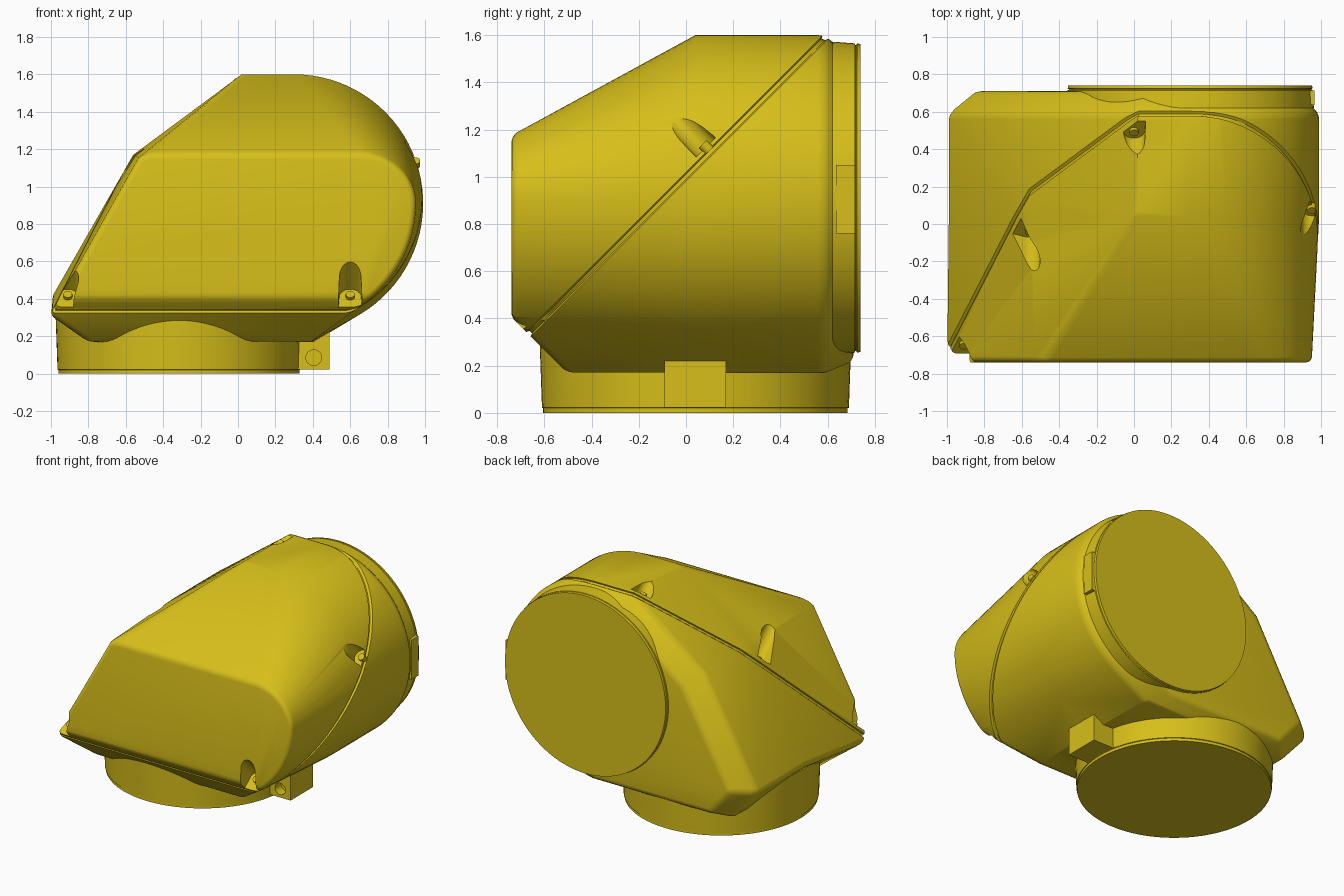
import bpy, bmesh
from math import cos, sin, radians, pi, isfinite
from mathutils import Vector, Matrix

if "Cube" in bpy.data.objects:
    bpy.data.objects.remove(bpy.data.objects["Cube"])

yellow = bpy.data.materials.new("yellow")
yellow.diffuse_color = (0.68, 0.52, 0.01, 1)
yellow.use_nodes = True
yellow.node_tree.nodes["Principled BSDF"].inputs["Base Color"].default_value = yellow.diffuse_color
SEAM_N = Vector((0, -1, 1)).normalized()   # normal of the diagonal seam z = y + 1
SEAM_P = Vector((0, 0, 1))


def shade(ob):
    bpy.ops.object.select_all(action='DESELECT')
    ob.select_set(True)
    bpy.context.view_layer.objects.active = ob
    bpy.ops.object.shade_smooth_by_angle(angle=radians(30))


def make(name, bm):
    bmesh.ops.recalc_face_normals(bm, faces=bm.faces)
    me = bpy.data.meshes.new(name)
    bm.to_mesh(me)
    bm.free()
    ob = bpy.data.objects.new(name, me)
    bpy.context.collection.objects.link(ob)
    me.materials.append(yellow)
    shade(ob)
    return ob


def loft(bm, rings):
    rows = [[bm.verts.new(p) for p in r] for r in rings]
    n = len(rows[0])
    for a, b in zip(rows, rows[1:]):
        for i in range(n):
            bm.faces.new((a[i], a[(i + 1) % n], b[(i + 1) % n], b[i]))
    bm.faces.new(rows[0])
    bm.faces.new(rows[-1])


def box(bm, lo, hi):
    lo, hi = Vector(lo), Vector(hi)
    bmesh.ops.create_cube(bm, size=1, matrix=Matrix.Translation((lo + hi) / 2) @ Matrix.Diagonal((*(hi - lo), 1)))


def cut(ob, bm):
    # subtract a temporary cutter; keep the part as it was if the result is broken
    cutter = make("cutter", bm)
    cutter.hide_render = True
    size = ob.dimensions.copy()
    mod = ob.modifiers.new("cut", 'BOOLEAN')
    mod.operation, mod.solver, mod.object = 'DIFFERENCE', 'EXACT', cutter
    bpy.context.view_layer.update()
    res = bpy.data.meshes.new_from_object(ob.evaluated_get(bpy.context.evaluated_depsgraph_get()))
    ob.modifiers.clear()
    zs = [v.co.z for v in res.vertices]
    old = [v.co.z for v in ob.data.vertices]
    if zs and abs((max(zs) - min(zs)) - (max(old) - min(old))) < 0.05:
        ob.data = res
    bpy.data.objects.remove(cutter)
    shade(ob)


def inset(pts, dists):
    # move each edge of a clockwise outline inwards by its own distance
    out, lines, n = [], [], len(pts)
    for i in range(n):
        e = (pts[(i + 1) % n] - pts[i]).normalized()
        nrm = Vector((e.y, -e.x))
        lines.append((nrm, nrm.dot(pts[i]) + dists[i]))
    for i in range(n):
        (a, c), (b, d) = lines[i - 1], lines[i]
        det = a.x * b.y - a.y * b.x
        out.append(Vector(((c * b.y - d * a.y) / det, (a.x * d - b.x * c) / det)))
    return out


# Housing outlines (x, z): straight left side, round right side
CX, CZ, R = 0.30, 0.91, 0.69
angles = [radians(90 - 149 * i / 36) for i in range(37)]
full = [Vector(p) for p in ((0.407, 0.17), (-0.80, 0.17), (-1.0, 0.40), (-0.56, 1.17), (0.02, 1.6))]
full += [Vector((CX + R * cos(a), CZ + R * sin(a))) for a in angles]
front = [Vector(p) for p in ((0.38, 0.17), (-0.80, 0.17), (-1.01, 0.30), (-0.53, 1.155), (-0.48, 1.175))]
front += [Vector((0.65 + 0.3 * cos(a), CZ + 0.265 * sin(a))) if a >= 0 else
          Vector((CX + 0.65 * cos(a), CZ + 0.65 * sin(a))) for a in angles]
back = inset(full, [0.05] + [0.12] * (len(full) - 1))


def housing_mesh(width):
    # loft, cut the lower front slope, round the sharp edges
    bm = bmesh.new()
    loft(bm, [[(p.x, y, p.y) for p in ring] for y, ring in
              ((-0.74, front), (0.04, full), (0.59, full), (0.71, back))])
    bmesh.ops.recalc_face_normals(bm, faces=bm.faces)
    slope = Vector((0, -1, -1)).normalized()
    bmesh.ops.bisect_plane(bm, geom=bm.verts[:] + bm.edges[:] + bm.faces[:], dist=1e-4,
                           plane_co=Vector((0, -0.74, 0.405)), plane_no=slope, clear_outer=True)
    bmesh.ops.contextual_create(bm, geom=[e for e in bm.edges if e.is_boundary])
    bmesh.ops.remove_doubles(bm, verts=bm.verts, dist=0.002)
    bmesh.ops.recalc_face_normals(bm, faces=bm.faces)
    if width:
        sharp = [e for e in bm.edges if len(e.link_faces) == 2 and e.calc_face_angle(0) > 0.66]
        bmesh.ops.bevel(bm, geom=sharp, offset=width, segments=3, profile=0.5, affect='EDGES', clamp_overlap=False)
    return bm


for width in (0.03, 0.015, 0):
    bm = housing_mesh(width)
    ok = all(isfinite(c) and abs(c) < 1.7 for v in bm.verts for c in v.co) and all(e.is_manifold for e in bm.edges)
    if ok or not width:
        break
    bm.free()
housing = make("housing", bm)

# Screw pockets: U-shaped slots running square to the seam, open outwards
UP = Vector((0, 1, 1)).normalized()
pockets = [((0.60, -0.635, 0.41), -UP),
           ((-0.91, -0.64, 0.41), (-UP + Vector((-0.5, 0, 0))).normalized()),
           ((0.95, 0.085, 1.125), Vector((1, 0, 0))),
           ((0.0, 0.50, 1.55), UP),
           ((-0.56, -0.03, 1.03), (Vector((-1, 0, 0)) + UP * 0.4).normalized())]
screws = bmesh.new()
for p, out in pockets:
    p, r = Vector(p), 0.058
    side = SEAM_N.cross(out)
    shape = [side * r * cos(a) - out * r * sin(a) for a in [pi * i / 12 for i in range(13)]]
    shape += [out * 0.2 - side * r * 1.2, out * 0.2 + side * r * 1.2]
    bm = bmesh.new()
    loft(bm, [[p + q + SEAM_N * h for q in shape] for h in (0, 0.4)])
    cut(housing, bm)
    ring = [(side * cos(a) + out * sin(a)) * 0.024 for a in [pi * i / 8 for i in range(16)]]
    loft(screws, [[p + q + SEAM_N * h for q in ring] for h in (-0.02, 0.02)])
make("cover_screws", screws)

# Seam groove around the diagonal split
bm = bmesh.new()
bm.from_mesh(housing.data)
for s in (-0.013, -0.008, 0.008, 0.013):
    bmesh.ops.bisect_plane(bm, geom=bm.verts[:] + bm.edges[:] + bm.faces[:], dist=1e-5,
                           plane_co=SEAM_P + SEAM_N * s, plane_no=SEAM_N)
bm.normal_update()
for v in bm.verts:
    if abs((v.co - SEAM_P).dot(SEAM_N)) < 0.009:
        v.co -= (v.normal - SEAM_N * v.normal.dot(SEAM_N)).normalized() * 0.014
bm.to_mesh(housing.data)
bm.free()
shade(housing)


def collar(name, centre, axis, profile):
    # turned ring: profile is (position along axis, radius)
    bm = bmesh.new()
    rings = []
    for h, r in profile:
        circle = [(centre[0] + r * cos(2 * pi * i / 96), centre[1] + r * sin(2 * pi * i / 96)) for i in range(96)]
        rings.append([(a, b, h) if axis == 'z' else (a, h, b) for a, b in circle])
    loft(bm, rings)
    make(name, bm)


# Connection collars at the bottom and the back
collar("bottom_collar", (-0.315, 0.04), 'z', ((0.36, 0.662), (0.022, 0.65), (0.02, 0.645), (0, 0.645)))
collar("back_collar", (0.30, 0.91), 'y',
       ((0.58, 0.645), (0.615, 0.645), (0.62, 0.662), (0.715, 0.655), (0.717, 0.648), (0.722, 0.648),
        (0.724, 0.655), (0.74, 0.652)))

# Clamp tab with its bolt hole beside the bottom collar
bm = bmesh.new()
box(bm, (0.25, -0.09, 0.022), (0.49, 0.17, 0.22))
tab = make("clamp_tab", bm)
bm = bmesh.new()
bmesh.ops.create_cone(bm, cap_ends=True, segments=32, radius1=0.042, radius2=0.042, depth=0.2,
                      matrix=Matrix.Translation((0.405, -0.12, 0.085)) @ Matrix.Rotation(pi / 2, 4, 'X'))
cut(tab, bm)

# Raised marker plate on the side of the back collar
bm = bmesh.new()
box(bm, (0.92, 0.635, 0.76), (0.965, 0.715, 1.05))
make("marker_plate", bm)
